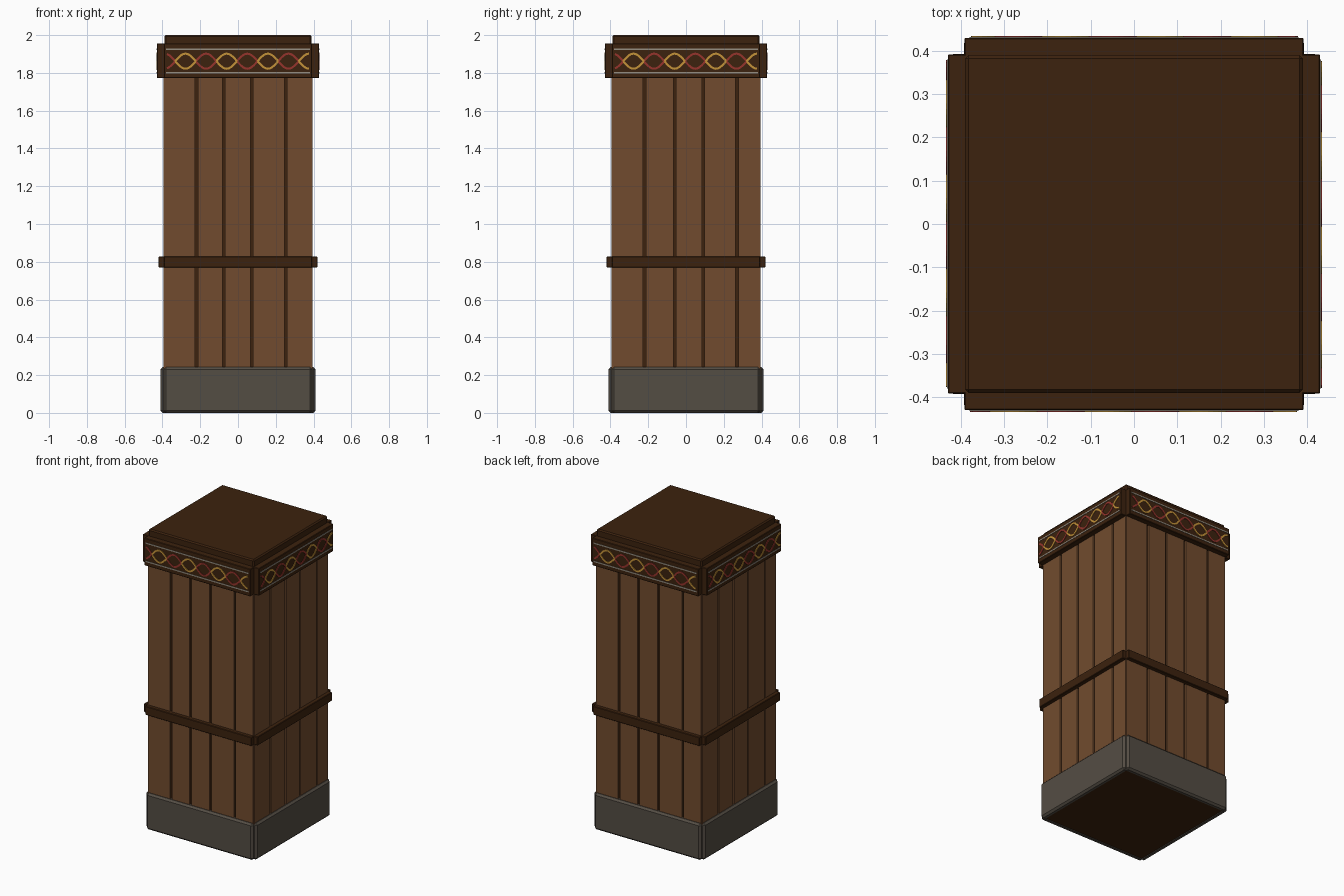
import bpy, bmesh, math
from mathutils import Matrix, Vector

if "Cube" in bpy.data.objects:
    bpy.data.objects.remove(bpy.data.objects["Cube"])


def material(name, rgb):
    m = bpy.data.materials.new(name)
    lin = [((c / 255 + 0.055) / 1.055) ** 2.4 if c > 10 else c / 255 / 12.92 for c in rgb]
    m.diffuse_color = (*lin, 1)
    m.use_nodes = True
    m.node_tree.nodes["Principled BSDF"].inputs["Base Color"].default_value = m.diffuse_color
    return m


WOOD = material("plank brown", (113, 75, 46))
DARK = material("dark brown", (60, 34, 14))
STONE = material("stone grey", (84, 77, 68))
GOLD = material("ornament gold", (196, 146, 56))
RED = material("ornament red", (150, 52, 44))
SILVER = material("ornament pale grey", (150, 143, 130))


def finish(name, bm, mat):
    bmesh.ops.recalc_face_normals(bm, faces=bm.faces)
    me = bpy.data.meshes.new(name)
    bm.to_mesh(me)
    bm.free()
    me.materials.append(mat)
    ob = bpy.data.objects.new(name, me)
    bpy.context.collection.objects.link(ob)
    return ob


def add_box(bm, lo, hi, rot=None):
    lo, hi = Vector(lo), Vector(hi)
    m = Matrix.Translation((lo + hi) / 2) @ Matrix.Diagonal((*(hi - lo), 1))
    bmesh.ops.create_cube(bm, size=1, matrix=(rot or Matrix()) @ m)


def bevel(ob, width):
    b = ob.modifiers.new("bevel", 'BEVEL')
    b.width = width
    b.segments = 1


def side(k):
    return Matrix.Rotation(k * math.pi / 2, 4, 'Z')


SIDES = ["front", "right", "back", "left"]


def slab(name, mat, half, inner, outer, z0, z1, width):
    # one board per side, leaving notched corners
    for k, s in enumerate(SIDES):
        bm = bmesh.new()
        add_box(bm, (-half, -outer, z0), (half, -inner, z1), side(k))
        bevel(finish(f"{name}_{s}", bm, mat), width)


# Dark inner core, seen in the grooves and underneath
bm = bmesh.new()
add_box(bm, (-.382, -.382, .004), (.382, .382, 1.95))
finish("core", bm, DARK)

# Planks with narrow grooves between them
GROOVES = [(-.22, -.076, .072, .252), (-.22, -.06, .092, .27)]
for k, s in enumerate(SIDES):
    bm = bmesh.new()
    edges = [-.395] + list(GROOVES[k % 2]) + [.395]
    for a, b in zip(edges, edges[1:]):
        add_box(bm, (a + .007, -.394, .2), (b - .007, -.37, 1.8), side(k))
    finish(f"planks_{s}", bm, WOOD)

# Stone plinth, middle band, frieze boards and cap
slab("plinth", STONE, .393, .37, .41, 0, .243, .012)
slab("middle_band", DARK, .393, .37, .42, .77, .828, .003)
slab("frieze_board", DARK, .392, .37, .43, 1.772, 1.955, .003)
bm = bmesh.new()
add_box(bm, (-.39, -.39, 1.94), (.39, .39, 2))
bevel(finish("cap", bm, DARK), .008)

# Frieze ornament: a chain of alternating gold and red loops between pale lines
PERIOD, ZC, AMP, HW, LIM = .218, 1.862, .04, .0055, .38


def ribbon(bm, pts, rot):
    # flat strip with vertical width following the curve's slope
    pairs = []
    for i, (x, z) in enumerate(pts):
        a, b = pts[max(i - 1, 0)], pts[min(i + 1, len(pts) - 1)]
        t = Vector((b[0] - a[0], b[1] - a[1])).normalized()
        n = Vector((-t.y, t.x)) * HW
        pairs.append([bm.verts.new(rot @ Vector((x + q * n.x, -.4325, z + q * n.y))) for q in (1, -1)])
    for (a, b), (c, d) in zip(pairs, pairs[1:]):
        bm.faces.new((a, b, d, c))


for k, s in enumerate(SIDES):
    loops = {"gold": bmesh.new(), "red": bmesh.new()}
    for i in range(-4, 5):
        cx = -.06 + i * PERIOD / 2
        bm = loops["gold" if i % 2 == 0 else "red"]
        for sign in (1, -1):
            pts = []
            for j in range(11):
                u = j / 10
                x = cx + (u - .5) * PERIOD / 2
                if abs(x) <= LIM:
                    pts.append((x, ZC + sign * AMP * math.sin(math.pi * u)))
            if len(pts) > 1:
                ribbon(bm, pts, side(k))
    finish(f"gold_loops_{s}", loops["gold"], GOLD)
    finish(f"red_loops_{s}", loops["red"], RED)
    bm = bmesh.new()
    for z in (1.802, 1.924):
        add_box(bm, (-LIM, -.432, z - .004), (LIM, -.429, z + .004), side(k))
    finish(f"frieze_lines_{s}", bm, SILVER)

# Make the loop ribbons thin plates
for ob in bpy.data.objects:
    if "_loops_" in ob.name:
        m = ob.modifiers.new("thickness", 'SOLIDIFY')
        m.thickness = .004
        m.offset = 0
